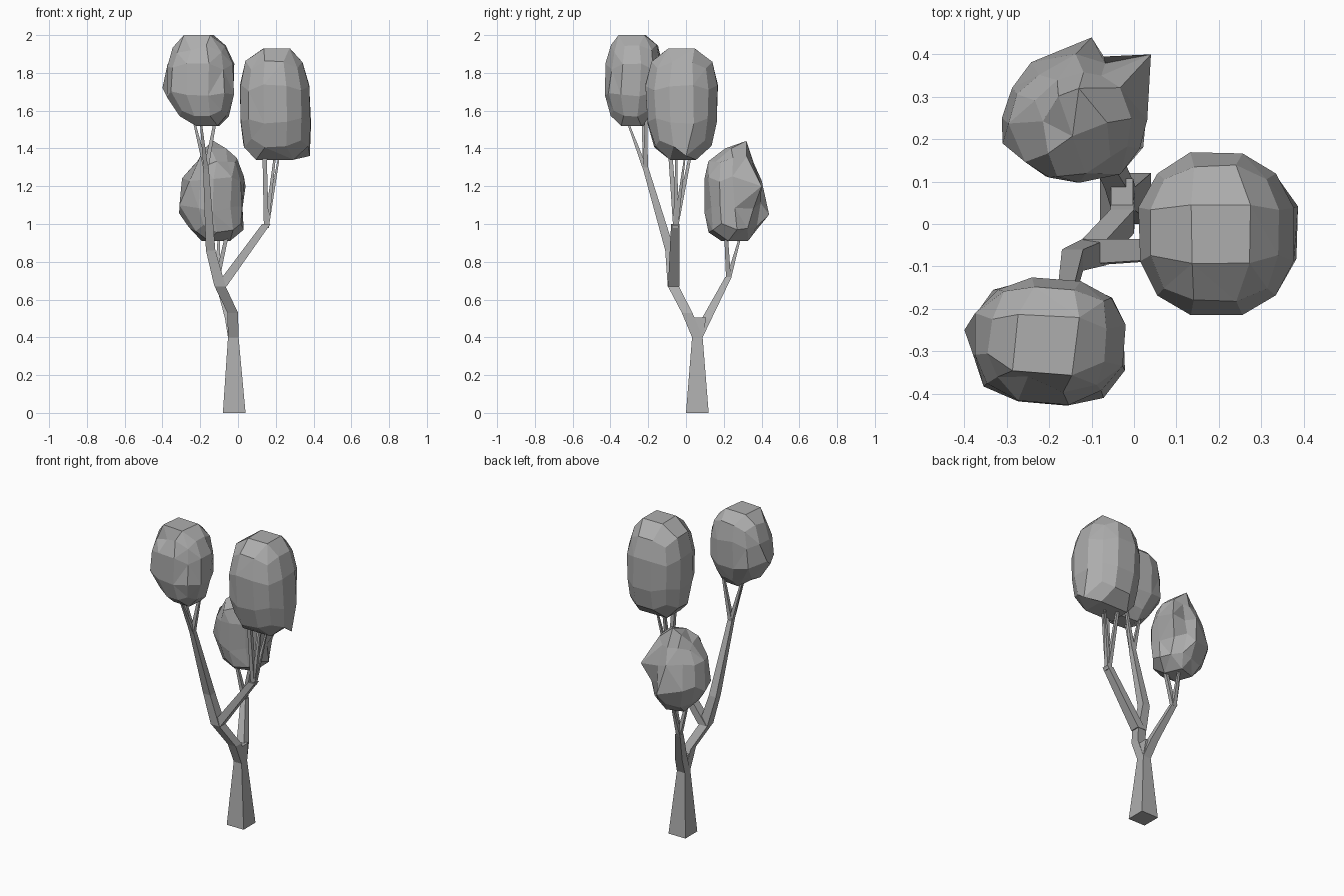
import bpy, bmesh, math, random
from mathutils import Vector

random.seed(4)
grey = bpy.data.materials.new("dark_grey")
grey.diffuse_color = (0.42, 0.42, 0.42, 1)


def finish(bm, name):
    bmesh.ops.recalc_face_normals(bm, faces=bm.faces[:])
    mesh = bpy.data.meshes.new(name)
    bm.to_mesh(mesh)
    bm.free()
    mesh.materials.append(grey)
    obj = bpy.data.objects.new(name, mesh)
    bpy.context.collection.objects.link(obj)
    return obj


def limb(name, path):
    """Four-sided limb through (x, y, z, half x, half y) points."""
    bm = bmesh.new()
    corners = [(-1, -1), (1, -1), (1, 1), (-1, 1)]
    rings = [[bm.verts.new((p[0] + p[3] * a, p[1] + p[-1] * b, p[2]))
              for a, b in corners] for p in path]
    for lo, hi in zip(rings, rings[1:]):
        for i in range(4):
            j = (i + 1) % 4
            bm.faces.new((lo[i], lo[j], hi[j], hi[i]))
    bm.faces.new(rings[0][::-1])
    bm.faces.new(rings[-1])
    return finish(bm, name)


def twigs(name, start, ends):
    for i, (x, y, z, h) in enumerate(ends):
        limb(f"{name}_{i + 1}", [(*start, 0.013), (x, y, z, h)])


def crown(name, levels, turn, rough, split, pulls):
    """Leaf mass: a rounded 3x3x3 cube fitted to (z, x0, x1, y0, y1) levels."""
    bm = bmesh.new()
    bmesh.ops.create_cube(bm, size=2)
    bmesh.ops.subdivide_edges(bm, edges=bm.edges[:], cuts=2, use_grid_fill=True)
    low, high = levels[0][0], levels[-1][0]
    for v in bm.verts:
        d = v.co.normalized()
        s = max(-1, min(1, d.z / 0.9045))
        z = (low + high) / 2 + s * (high - low) / 2
        for a, b in zip(levels, levels[1:]):
            if z <= b[0] + 1e-4:
                break
        t = (z - a[0]) / (b[0] - a[0])
        x0, x1, y0, y1 = [p + (q - p) * t for p, q in zip(a[1:], b[1:])]
        ang = math.atan2(d.y, d.x) + math.radians(turn)
        r = 1.03 + random.uniform(-rough, rough * 0.7)
        if abs(s) < 0.95:
            z += random.uniform(-rough, rough) * 0.2
        v.co = ((x0 + x1) / 2 + r * (x1 - x0) / 2 * math.cos(ang),
                (y0 + y1) / 2 + r * (y1 - y0) / 2 * math.sin(ang), z)
    # pull single corners out to the visible peaks
    for p in pulls:
        target = Vector(p)
        min(bm.verts, key=lambda v: (v.co - target).length).co = target
    some = [f for f in bm.faces if random.random() < split]
    bmesh.ops.triangulate(bm, faces=some)
    return finish(bm, name)


# Trunk with a widened crotch, then the two main limbs
limb("trunk", [(-0.02, 0.06, 0, 0.06), (-0.025, 0.06, 0.4, 0.028),
               (-0.028, 0.057, 0.505, 0.026, 0.05)])
limb("front_fork", [(-0.025, 0.06, 0.4, 0.028), (-0.028, 0.006, 0.53, 0.028),
                    (-0.095, -0.067, 0.67, 0.029)])
limb("back_branch", [(-0.025, 0.06, 0.4, 0.028), (-0.043, 0.11, 0.5, 0.026),
                     (-0.11, 0.225, 0.72, 0.017)])

# Upper branches
limb("right_branch", [(-0.09, -0.065, 0.67, 0.03), (0.15, -0.057, 1.0, 0.022)])
limb("left_branch", [(-0.095, -0.067, 0.67, 0.03), (-0.145, -0.085, 0.86, 0.025),
                     (-0.17, -0.215, 1.3, 0.015)])

# Twigs carrying the leaf masses
twigs("left_twig", (-0.17, -0.215, 1.29),
      [(-0.24, -0.23, 1.57, 0.005), (-0.11, -0.21, 1.6, 0.006),
       (-0.2, -0.32, 1.57, 0.004)])
twigs("right_twig", (0.15, -0.055, 0.98),
      [(0.14, -0.085, 1.4, 0.011), (0.225, 0.0, 1.4, 0.003),
       (0.14, 0.03, 1.4, 0.007), (0.2, -0.05, 1.4, 0.005)])
twigs("back_twig", (-0.11, 0.225, 0.71),
      [(-0.05, 0.21, 0.98, 0.009), (-0.17, 0.21, 0.98, 0.007),
       (-0.1, 0.3, 0.98, 0.004)])

# Leaf masses
crown("left_crown", [
    (1.52, -0.24, -0.08, -0.36, -0.21), (1.58, -0.31, -0.05, -0.40, -0.17),
    (1.70, -0.40, -0.01, -0.44, -0.12), (1.80, -0.39, -0.01, -0.43, -0.12),
    (1.91, -0.36, -0.03, -0.41, -0.13), (2.00, -0.31, -0.11, -0.38, -0.19)],
    -5, 0.05, 0.4, [(-0.40, -0.25, 1.72), (-0.25, -0.36, 1.92)])
crown("right_crown", [
    (1.34, 0.06, 0.33, -0.11, 0.08), (1.39, 0.03, 0.37, -0.16, 0.13),
    (1.51, 0.01, 0.39, -0.21, 0.17), (1.64, 0.0, 0.39, -0.22, 0.17),
    (1.76, 0.01, 0.38, -0.22, 0.17), (1.87, 0.04, 0.34, -0.18, 0.14),
    (1.93, 0.11, 0.30, -0.12, 0.07)],
    0, 0.03, 0.3, [(0.38, 0.0, 1.36)])
crown("back_crown", [
    (0.91, -0.20, -0.04, 0.18, 0.34), (0.97, -0.25, 0.02, 0.12, 0.37),
    (1.08, -0.31, 0.03, 0.09, 0.42), (1.20, -0.30, 0.03, 0.09, 0.40),
    (1.30, -0.26, 0.0, 0.10, 0.37), (1.36, -0.20, -0.02, 0.14, 0.36),
    (1.40, -0.18, -0.06, 0.20, 0.34)],
    20, 0.09, 0.6, [(0.04, 0.40, 1.20), (-0.10, 0.44, 1.05),
                    (-0.13, 0.32, 1.44), (-0.31, 0.19, 1.10), (0.03, 0.27, 0.97)])
